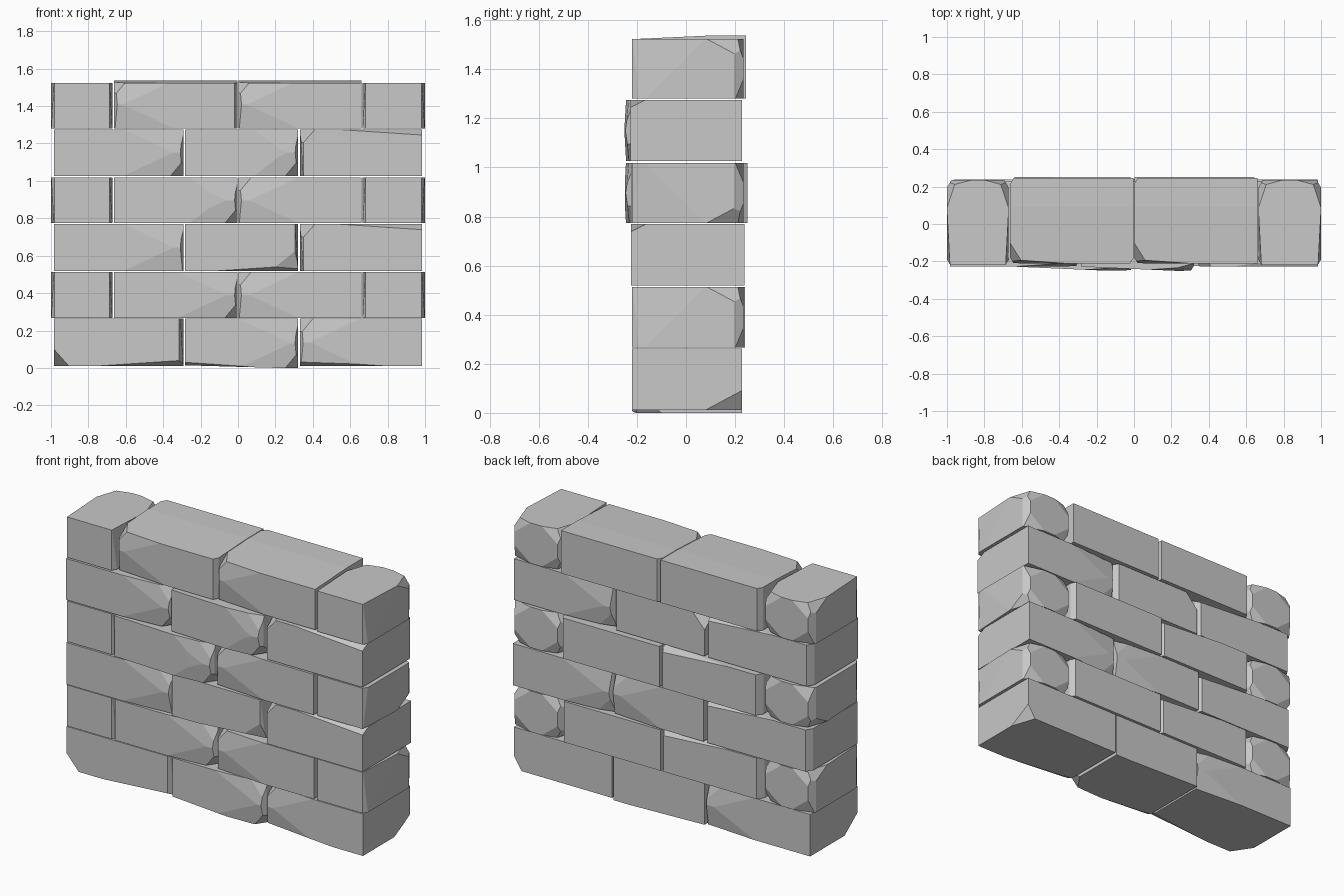
import bpy
import bmesh
from mathutils import Vector

cube = bpy.data.objects.get("Cube")
if cube:
    bpy.data.objects.remove(cube, do_unlink=True)

# One grey stone colour
GREY = (0.58, 0.58, 0.58, 1)
stone = bpy.data.materials.new("grey stone")
stone.use_nodes = True
stone.diffuse_color = GREY
stone.node_tree.nodes["Principled BSDF"].inputs["Base Color"].default_value = GREY

# A chip is a kind plus the sides that meet where stone is cut away
SIDES = {"left": (0, -1), "right": (0, 1), "front": (1, -1),
         "back": (1, 1), "bottom": (2, -1), "top": (2, 1)}
REACH = {"nick": (0.08, 0.12, 0.09),    # broken corner
         "wedge": (0.32, 0.022, 0.15),  # long shallow facet at an end
         "dent": (0.15, 0.04, 0.12),    # shorter, deeper facet
         "flank": (0.05, 0.15, 0.08),   # worn side of the end stones
         "edge": (0.024, 0.04, 0.04),   # worn upright corner
         "dome": (0.13, 0.035, 0.1),    # rounded back of the end stones
         "slant": (0.018, 0.03, 0.03),  # thin worn edge
         "taper": (0.016, 0.3, 0.3),    # upright joint leaning inwards
         "swell": (0.5, 0.022, 0.12),   # face rising towards the far end
         "shave": (0.45, 0.06, 0.03),   # long thin flake along an edge
         "slope": (0.5, 0.3, 0.014)}    # nearly flat fall of the top


def chip(bm, low, high, text):
    kind, *sides = text.split()
    normal, d = Vector(), -1.0
    for side in sides:
        axis, sign = SIDES[side]
        edge = high[axis] if sign > 0 else low[axis]
        normal[axis] = sign / REACH[kind][axis]
        d += normal[axis] * edge
    point = normal * (d / normal.length_squared)
    geom = bm.verts[:] + bm.edges[:] + bm.faces[:]
    bmesh.ops.bisect_plane(bm, geom=geom, dist=1e-5, plane_co=point,
                           plane_no=normal.normalized(), clear_outer=True)
    rim = [e for e in bm.edges if e.is_boundary]
    if rim:
        bmesh.ops.holes_fill(bm, edges=rim, sides=0)


def brick(name, low, high, chips):
    bm = bmesh.new()
    bmesh.ops.create_cube(bm, size=1)
    low, high = Vector(low), Vector(high)
    for v in bm.verts:
        v.co = (low + high) / 2 + v.co * (high - low)
    for text in chips:
        chip(bm, low, high, text)
    bmesh.ops.recalc_face_normals(bm, faces=bm.faces[:])
    mesh = bpy.data.meshes.new(name)
    bm.to_mesh(mesh)
    bm.free()
    mesh.materials.append(stone)
    obj = bpy.data.objects.new(name, mesh)
    bpy.context.collection.objects.link(obj)


def pair(kind, a, b):
    """The same chip at the top and bottom of one end."""
    return [f"{kind} {a} {b} top", f"{kind} {a} {b} bottom"]


def rounded(outer, inner, nicked, whole):
    """Wear of an end stone: domed back, one broken outer corner."""
    return (pair("dome", "left", "back") + pair("dome", "right", "back")
            + pair("flank", inner, "back")
            + [f"flank {outer} back {nicked}", f"slant {outer} back {whole}",
               "edge left back", "edge right back",
               f"taper {inner} front top", f"taper {outer} front {nicked}",
               "slant left front", "slant right front"])


# Reusable wear patterns
RIGHT_WORN = pair("wedge", "right", "front") + ["dent right front top", "slant right front"]
LEFT_WORN = pair("wedge", "left", "front") + ["nick left front top", "slant left front"]
BACK_LEFT = pair("wedge", "left", "back") + ["dent left back bottom", "slant left back"]
BACK_RIGHT = pair("wedge", "right", "back") + ["dent right back top"]
BACK_FLAKE = ["shave right back top", "slant right back", "edge left back"]
LOW_CORNER = ["nick right front bottom"]
FLAKED = ["shave right front top", "nick left front top", "taper left front bottom",
          "slant left front"]
LEFT_END = rounded("left", "right", "top", "bottom")
RIGHT_END = rounded("right", "left", "top", "bottom")

# Stones along the two kinds of course
THREE = [("left", -0.985, -0.292), ("middle", -0.283, 0.322), ("right", 0.332, 0.985)]
FOUR = [("left_end", -1.0, -0.67), ("left", -0.662, -0.002),
        ("right", 0.002, 0.66), ("right_end", 0.665, 1.0)]

# Courses from the ground up: heights, depth, stones, wear of each stone
COURSES = [
    (0.011, 0.263, -0.22, 0.228, THREE, [
        ["nick left front bottom", "shave front right bottom", "edge right front",
         "taper right front top"] + BACK_RIGHT,
        RIGHT_WORN + LOW_CORNER + ["slope left bottom", "shave left front bottom"],
        LEFT_WORN + ["shave left front bottom", "flank right back bottom"]]),
    (0.267, 0.513, -0.221, 0.24, FOUR, [
        LEFT_END,
        RIGHT_WORN + LOW_CORNER + BACK_FLAKE,
        LEFT_WORN + ["slant right back"],
        RIGHT_END]),
    (0.518, 0.769, -0.224, 0.238, THREE, [
        RIGHT_WORN + BACK_FLAKE,
        ["shave right front bottom", "dent right front bottom", "slant right front",
         "taper right front top"] + BACK_RIGHT,
        FLAKED + BACK_LEFT]),
    (0.774, 1.018, -0.225, 0.25, FOUR, [
        rounded("left", "right", "bottom", "top"),
        RIGHT_WORN + LOW_CORNER + BACK_FLAKE,
        LEFT_WORN + ["slant right back"],
        rounded("right", "left", "bottom", "top")]),
    (1.027, 1.275, -0.226, 0.228, THREE, [
        RIGHT_WORN + LOW_CORNER + BACK_FLAKE,
        RIGHT_WORN + LOW_CORNER + ["nick left back top", "slant right back"],
        FLAKED + ["slant right front top"] + BACK_LEFT]),
    (1.28, 1.523, -0.21, 0.245, FOUR, [
        LEFT_END,
        LEFT_WORN + ["slant right front", "slope left front top", "slope front top",
                     "slant left back"],
        LEFT_WORN + ["slope left front top", "slope front top", "slant left back"],
        RIGHT_END]),
]

for row, (z0, z1, y0, y1, stones, wear) in enumerate(COURSES, start=1):
    for (place, x0, x1), chips in zip(stones, wear):
        front, back, bottom, top = y0, y1, z0, z1
        if "end" in place:
            front, back = -0.22, 0.235
        elif row == 6:
            top += 0.014
        # The lowest middle stone bears on the ground
        if (row, place) == (1, "middle"):
            bottom = 0
        # Two stones swell forward at their right end
        if (row, place) in ((5, "middle"), (4, "left")):
            front -= 0.024
            chips = chips + ["swell front left"]
        brick(f"{place}_brick_course_{row}", (x0, front, bottom), (x1, back, top), chips)
